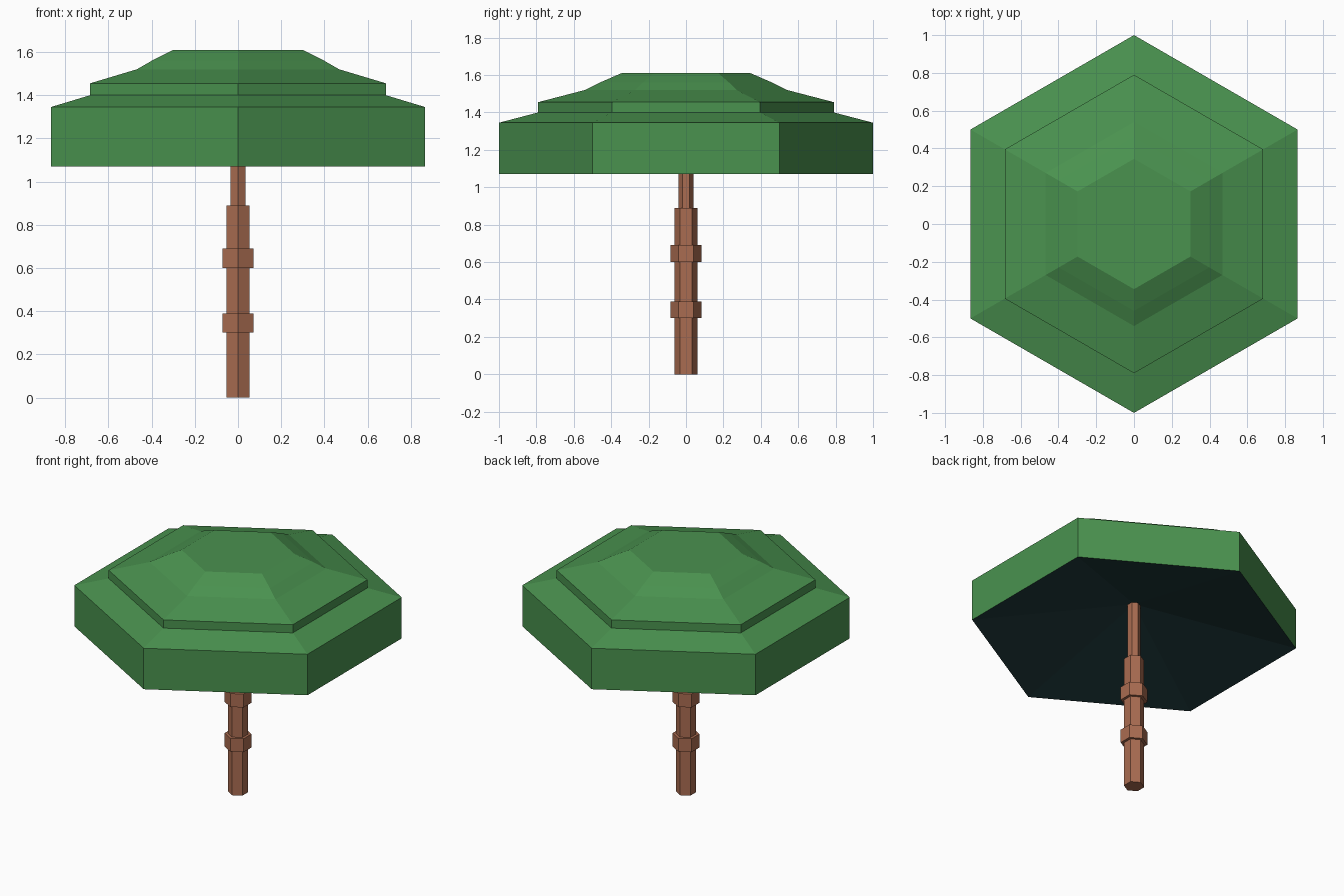
import bpy, bmesh, math

if "Cube" in bpy.data.objects:
    bpy.data.objects.remove(bpy.data.objects["Cube"])


def material(name, rgb):
    m = bpy.data.materials.new(name)
    m.diffuse_color = (*rgb, 1)
    m.use_nodes = True
    m.node_tree.nodes["Principled BSDF"].inputs["Base Color"].default_value = m.diffuse_color
    return m


def hex_lathe(name, profile, mats, rule=None):
    """Six-sided flat solid from (radius, z) rings, corners on the y axis.
    A radius of 0 closes to a point, otherwise the ends are capped."""
    bm = bmesh.new()
    rings = []
    for r, z in profile:
        n = 6 if r else 1
        rings.append([bm.verts.new((r * math.sin(k * math.pi / 3),
                                    r * math.cos(k * math.pi / 3), z))
                      for k in range(n)])
    for a, b in zip(rings, rings[1:]):
        for k in range(6):
            j = (k + 1) % 6
            if len(a) == 1:
                bm.faces.new((a[0], b[j], b[k]))
            else:
                bm.faces.new((a[k], a[j], b[j], b[k]))
    for ring in (rings[0], rings[-1]):
        if len(ring) == 6:
            bm.faces.new(ring)
    bmesh.ops.recalc_face_normals(bm, faces=bm.faces)
    if rule:
        for f in bm.faces:
            f.material_index = rule(f)
    me = bpy.data.meshes.new(name)
    bm.to_mesh(me)
    bm.free()
    for m in mats:
        me.materials.append(m)
    ob = bpy.data.objects.new(name, me)
    bpy.context.collection.objects.link(ob)
    return ob


green = material("leaf green", (0.068, 0.287, 0.078))
dark = material("underside dark teal", (0.014, 0.042, 0.045))
brown = material("bark brown", (0.40, 0.150, 0.082))

# Canopy: hollow-bottomed stepped hexagon, underside painted dark
hex_lathe("canopy",
          [(0, 1.28), (1.0, 1.07), (1.0, 1.345), (0.79, 1.40), (0.79, 1.455),
           (0.54, 1.52), (0.46, 1.56), (0.345, 1.61)],
          [green, dark], lambda f: 1 if f.normal.z < -0.5 else 0)

# Trunk: thick lower part with two bands, thin upper part
hex_lathe("trunk",
          [(0.0625, 0), (0.0625, 0.30), (0.082, 0.30), (0.082, 0.39),
           (0.0625, 0.39), (0.0625, 0.60), (0.082, 0.60), (0.082, 0.69),
           (0.0625, 0.69), (0.0625, 0.89), (0.04, 0.89), (0.04, 1.285)],
          [brown])
